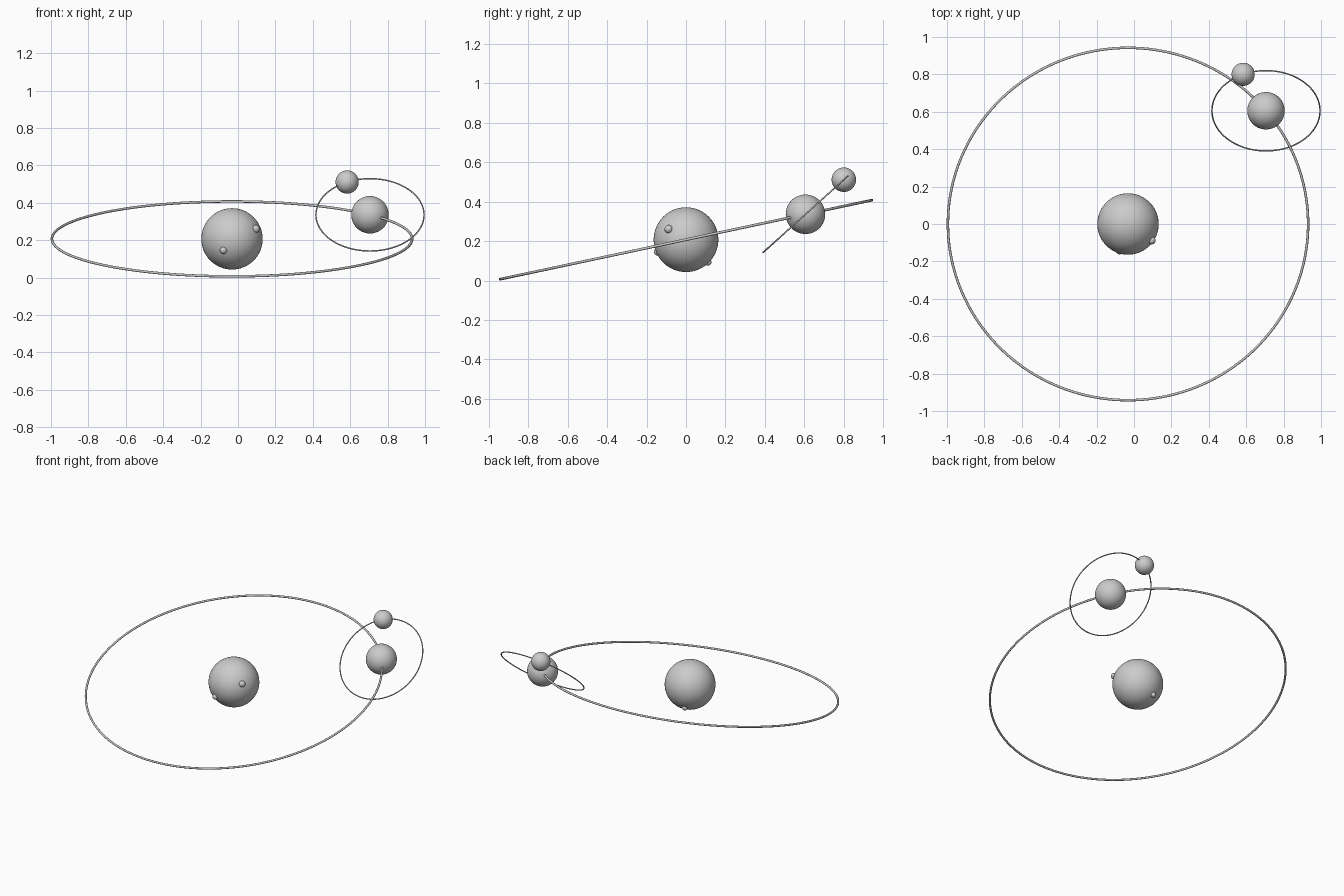
import bpy
from math import radians, sin, cos
from mathutils import Vector, Matrix

if "Cube" in bpy.data.objects:
    bpy.data.objects.remove(bpy.data.objects["Cube"])

R = 0.963                       # main orbit radius
CENTER = Vector((-0.032, 0, 0.207))


def ball(name, loc, r, seg=64):
    bpy.ops.mesh.primitive_uv_sphere_add(segments=seg, ring_count=seg // 2, radius=r, location=loc)
    ob = bpy.context.object
    ob.name = name
    bpy.ops.object.shade_smooth()
    return ob


def ring(name, loc, r, tube, tilt):
    bpy.ops.mesh.primitive_torus_add(major_radius=r, minor_radius=tube, major_segments=160,
                                     minor_segments=12, location=loc,
                                     rotation=(radians(tilt), 0, 0))
    ob = bpy.context.object
    ob.name = name
    bpy.ops.object.shade_smooth()
    return ob


def on_orbit(center, r, tilt, angle):
    a = radians(angle)
    return center + Matrix.Rotation(radians(tilt), 3, 'X') @ Vector((r * cos(a), r * sin(a), 0))


# central body with its main orbit
ball("central_sphere", CENTER, 0.164)
ring("main_orbit", CENTER, R, 0.0068, 12)

# small bumps sitting on the central body
bumps = [((0.131, -0.091, 0.055), 0.021),
         ((-0.046, -0.145, -0.062), 0.019),
         ((-0.036, 0.109, -0.111), 0.018)]
for i, (d, r) in enumerate(bumps):
    ball(f"surface_bump_{i + 1}", CENTER + Vector(d).normalized() * 0.163, r, 24)

# planet on the main orbit
planet = on_orbit(CENTER, R, 12, 40)
ball("planet", planet, 0.1)

# moon and its steeper orbit around the planet
ring("moon_orbit", planet, 0.289, 0.0038, 42)
ball("moon", on_orbit(planet, 0.289, 42, 115), 0.062, 48)
